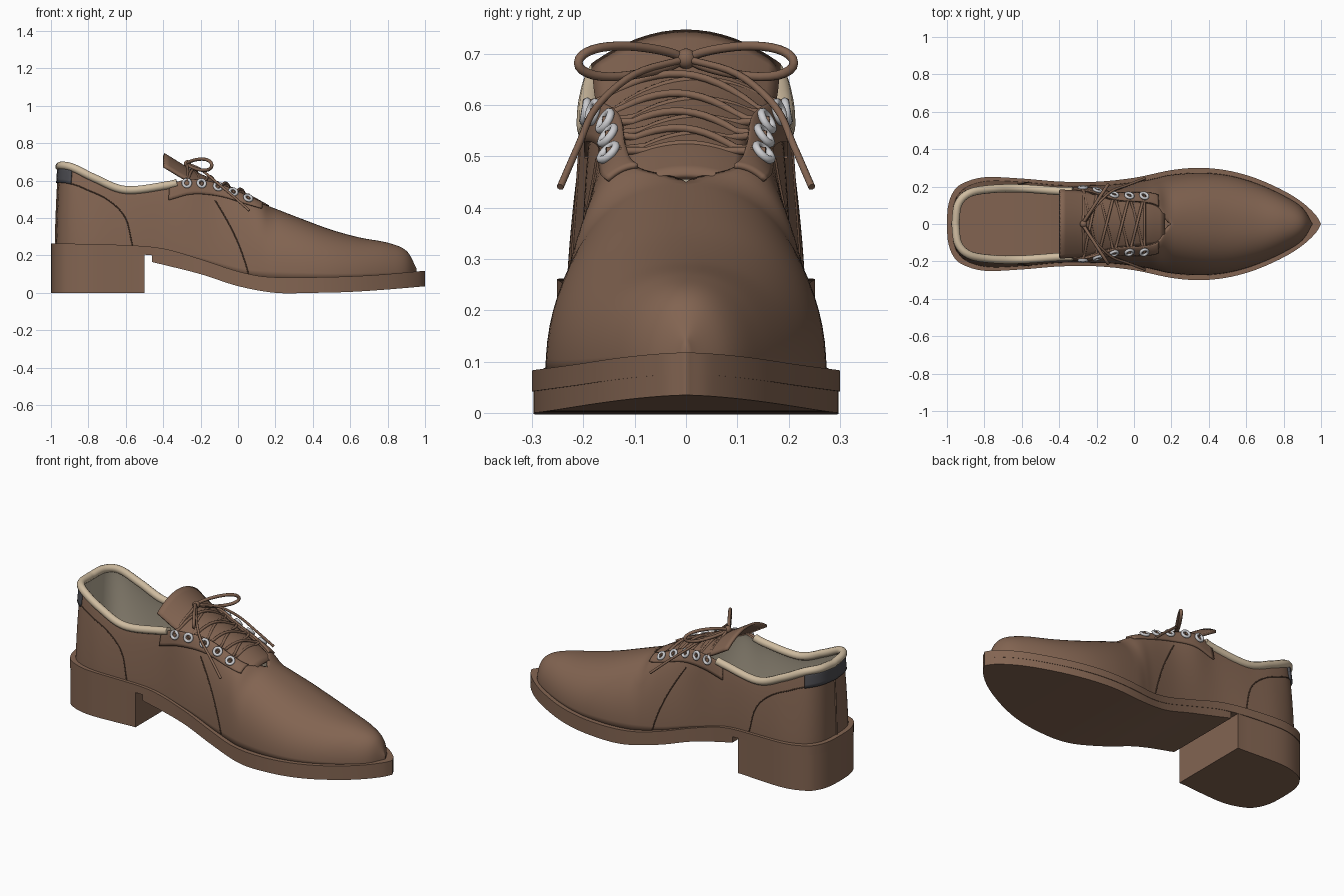
import bpy, math
from mathutils import Vector

if "Cube" in bpy.data.objects:
    bpy.data.objects.remove(bpy.data.objects["Cube"])


def material(name, r, g, b):
    m = bpy.data.materials.new(name)
    m.use_nodes = True
    m.diffuse_color = (r, g, b, 1)
    m.node_tree.nodes["Principled BSDF"].inputs["Base Color"].default_value = (r, g, b, 1)
    return m


LEATHER = material("brown leather", .225, .128, .083)
SEAM = material("dark brown thread", .1, .055, .035)
CREAM = material("cream collar", .62, .5, .35)
LINING = material("beige lining", .47, .41, .31)
GREY = material("dark grey tab", .07, .07, .08)
SILVER = material("silver metal", .6, .6, .62)


def smooth(keys, x):
    """Hermite interpolation through (position, value) keys."""
    x = min(max(x, keys[0][0]), keys[-1][0])
    last = len(keys) - 1
    i = max(j for j in range(last) if keys[j][0] <= x)

    def slope(j):
        a, b = keys[max(j - 1, 0)], keys[min(j + 1, last)]
        return (b[1] - a[1]) / (b[0] - a[0])
    (xa, a), (xb, b) = keys[i], keys[i + 1]
    h = xb - xa
    t = (x - xa) / h
    ease = t * t * (3 - 2 * t)
    return a + (b - a) * ease + h * t * (1 - t) * ((1 - t) * slope(i) - t * slope(i + 1))


def along(stations, u):
    return [smooth(list(enumerate(col)), u) for col in zip(*stations)]


def finish(name, verts, faces, mats, angle=40):
    me = bpy.data.meshes.new(name)
    me.from_pydata(verts, [], faces)
    for m in mats:
        me.materials.append(m)
    ob = bpy.data.objects.new(name, me)
    bpy.context.collection.objects.link(ob)
    bpy.ops.object.select_all(action='DESELECT')
    ob.select_set(True)
    bpy.context.view_layer.objects.active = ob
    bpy.ops.object.shade_smooth_by_angle(angle=math.radians(angle))
    return ob


def sheet(name, func, nu, nv, mats, thick, mirror=True):
    """Grid surface from func(a, b), a and b in 0..1, thickened inwards."""
    verts = [func(i / nu, j / nv) for i in range(nu + 1) for j in range(nv + 1)]
    w = nv + 1
    faces = [(i * w + j, i * w + j + 1, (i + 1) * w + j + 1, (i + 1) * w + j)
             for i in range(nu) for j in range(nv)]
    ob = finish(name, verts, faces, mats, 60)
    if mirror:
        mod = ob.modifiers.new("mirror", 'MIRROR')
        mod.use_axis = (False, True, False)
    mod = ob.modifiers.new("thickness", 'SOLIDIFY')
    mod.thickness = thick
    mod.offset = -1
    mod.material_offset = len(mats) - 1
    return ob


def tube(name, pts, radius, mat, closed=False):
    cu = bpy.data.curves.new(name, 'CURVE')
    cu.dimensions = '3D'
    cu.bevel_depth = radius
    cu.bevel_resolution = 3
    cu.use_fill_caps = True
    sp = cu.splines.new('POLY')
    sp.points.add(len(pts) - 1)
    for p, q in zip(sp.points, pts):
        p.co = (*q, 1)
    sp.use_cyclic_u = closed
    sp.use_smooth = True
    cu.materials.append(mat)
    ob = bpy.data.objects.new(name, cu)
    bpy.context.collection.objects.link(ob)
    return ob


def flip(p, s):
    return Vector((p[0], p[1] * s, p[2]))


# Sole outline (x, half width) and its height lines
OUTLINE = [(-1, 0), (-.995, .09), (-.97, .165), (-.92, .215), (-.8, .25), (-.6, .243),
           (-.4, .227), (-.2, .226), (0, .247), (.2, .288), (.35, .3), (.5, .286),
           (.65, .245), (.8, .178), (.9, .115), (.97, .05), (1, 0)]
WELT_TOP = [(-1, .265), (-.6, .255), (-.4, .237), (-.2, .18), (0, .115), (.15, .086),
            (.4, .083), (.7, .093), (1, .118)]
WELT_LOW = [(-1, .21), (-.6, .208), (-.4, .193), (-.2, .14), (0, .076), (.15, .047),
            (.4, .042), (.7, .052), (1, .076)]
SOLE_LOW = [(-.46, .165), (-.2, .1), (0, .036), (.2, 0), (.4, 0), (.6, .005), (.8, .018), (1, .035)]
FLAT = [(-1, 0), (1, 0)]


def slab(name, low, high, x0, x1, scale=1):
    path = [along(OUTLINE, i / 6) for i in range(6 * len(OUTLINE) - 5)]
    path = [p for p in path if x0 < p[0] < x1]
    for x in (x0, x1):
        if abs(x) < 1:
            near = min(path, key=lambda p: abs(p[0] - x))
            path.append([x, near[1]])
    path.sort()
    path = [[-1, .0005]] * (x0 <= -1) + path + [[1, .0005]] * (x1 >= 1)
    verts, faces = [], []
    for x, w in path:
        for s, line in ((-1, low), (1, low), (1, high), (-1, high)):
            verts.append((x, s * w * scale, smooth(line, x)))
    for i in range(0, len(verts) - 4, 4):
        for k in range(4):
            n = (k + 1) % 4
            faces.append((i + k, i + 4 + k, i + 4 + n, i + n))
    e = len(verts)
    faces += [(0, 1, 2, 3), (e - 1, e - 2, e - 3, e - 4)]
    return finish(name, verts, [f[::-1] for f in faces], [LEATHER])


slab("welt", WELT_LOW, WELT_TOP, -1, 1)
slab("outsole", SOLE_LOW, WELT_LOW, -.46, 1, .99)
slab("heel_block", FLAT, WELT_LOW, -1, -.5, .985)

# Upper: stations from heel to toe (base x, base y, edge x, edge y, edge z)
UPPER = [(-.975, 0, -.955, 0, .675), (-.96, .12, -.94, .105, .68), (-.9, .195, -.88, .165, .668),
         (-.78, .23, -.76, .187, .61), (-.6, .225, -.6, .19, .55), (-.4, .208, -.38, .175, .575),
         (-.25, .207, -.25, .175, .603), (-.1, .213, -.1, .128, .575), (.05, .232, .05, .115, .512),
         (.12, .247, .13, .09, .477), (.2, .264, .2, 0, .45), (.35, .274, .35, 0, .392),
         (.5, .261, .5, 0, .337), (.65, .219, .65, 0, .296), (.8, .152, .8, 0, .268),
         (.9, .087, .9, 0, .225), (.955, 0, .955, 0, .13)]
FULLNESS = [(0, 1.5), (4, 1.5), (9, .95), (13, .9), (16, 1)]
END = len(UPPER) - 1


def skin(u, v):
    bx, by, tx, ty, tz = along(UPPER, u)
    ty = 0 if u >= 10 else max(ty, 0)
    bz = smooth(WELT_TOP, bx) - .01
    e = smooth(FULLNESS, u)
    c = max(math.cos(v * math.pi / 2), 0) ** e
    s = math.sin(v * math.pi / 2) ** e
    if v >= 1:
        c = 0
    return Vector((tx + (bx - tx) * c, ty + (by - ty) * c, bz + (tz - bz) * s))


def raised(u, v, off):
    d = .02
    du = skin(min(u + d, END), v) - skin(max(u - d, 0), v)
    dv = skin(u, min(v + d, .99)) - skin(u, max(v - d, .01))
    n = dv.cross(du).normalized()
    if u <= 0:
        n = Vector((n.x, 0, n.z)).normalized()
    return skin(u, v) + n * off, n


sheet("upper", lambda a, b: skin(a * END, b), 112, 18, [LEATHER, LINING], .012)
sheet("heel_tab", lambda a, b: raised(a * 1.95, .65 + .21 * b, .01)[0], 16, 5, [GREY], .014)


def facing(a, b):
    low = .62 + .14 * a
    return raised(5.1 + 3.9 * a, low + (.99 - low) * b, .009)[0]


sheet("eyelet_facing", facing, 28, 8, [LEATHER], .012)

# Padded collar around the ankle opening
half = [skin(i / 8, 1) for i in range(44)]
tube("collar", [flip(p, -1) for p in half[:0:-1]] + half, .022, CREAM)

# Stitched seams
SEAMS = {"quarter_seam": [(6.85, .62), (7.4, .38), (7.75, .2), (8.05, .02)],
         "counter_seam": [(1.95, .66), (2.7, .66), (3.5, .62), (4, .43), (4.2, .03)]}
for name, keys in SEAMS.items():
    uv = [along(keys, i / 8 * (len(keys) - 1) / 3) for i in range(25)]
    for s, side in ((1, "left"), (-1, "right")):
        tube(f"{name}_{side}", [flip(raised(u, v, .001)[0], s) for u, v in uv], .003, SEAM)
tube("back_seam", [raised(0, .05 + i * .06, 0)[0] for i in range(11)], .005, LEATHER)

# Tongue with its label
TONGUE_Z = [(-.4, .735), (-.25, .645), (-.1, .578), (.05, .515), (.16, .455)]
TONGUE_W = [(-.4, .178), (-.25, .165), (-.1, .125), (.16, .095)]
TONGUE_DROP = [(-.4, .065), (-.25, .06), (-.1, .035), (.16, .02)]


def tongue(x, y):
    t = min(abs(y) / smooth(TONGUE_W, x), 1)
    return smooth(TONGUE_Z, x) - smooth(TONGUE_DROP, x) * t * t


def tongue_point(a, b):
    x = .16 - .56 * a
    y = smooth(TONGUE_W, x) * (2 * b - 1)
    return (x, y, tongue(x, y))


def label_point(a, b):
    x, y = -.26 - .09 * a, .17 * b - .085
    return (x, y, tongue(x, y) + .006)


for name, func, mat, thick in (("tongue", tongue_point, LEATHER, .014),
                               ("tongue_label", label_point, GREY, .008)):
    sheet(name, lambda a, b: func(a, 1 - b), 20, 16, [mat], thick, False)

# Eyelets, front to back
holes = []
for i, u in enumerate((8, 7.45, 6.93, 6.35, 5.82)):
    p, n = raised(u, .84, .014)
    holes.append(p + n * .004)
    for s, side in ((1, "left"), (-1, "right")):
        bpy.ops.mesh.primitive_torus_add(major_radius=.02, minor_radius=.008, major_segments=20,
                                         minor_segments=8, location=flip(p, s),
                                         rotation=flip(n, s).to_track_quat('Z', 'Y').to_euler())
        ob = bpy.context.object
        ob.name = f"eyelet_{side}_{i + 1}"
        ob.data.materials.append(SILVER)
        bpy.ops.object.shade_smooth()


def lace(name, a, b, lift):
    pts = []
    for i in range(17):
        t = i / 16
        p = a.lerp(b, t)
        p.z = max(p.z, tongue(p.x, p.y) + .008 + lift * math.sin(t * math.pi))
        pts.append(p)
    tube(name, pts, .0075, LEATHER)


# Crossed laces
lace("lace_front", holes[0], flip(holes[0], -1), .004)
for i in range(4):
    for s, side in ((1, "left"), (-1, "right")):
        lace(f"lace_{side}_{i + 1}", flip(holes[i], s), flip(holes[i + 1], -s), .01 + .006 * s)

# Bow: knot, loops and loose ends
knot = Vector((-.27, 0, .69))
bpy.ops.mesh.primitive_uv_sphere_add(segments=16, ring_count=10, radius=.02, location=knot)
bpy.context.object.name = "bow_knot"
bpy.context.object.data.materials.append(LEATHER)
bpy.ops.object.shade_smooth()
for s, side in ((1, "left"), (-1, "right")):
    lace(f"bow_base_{side}", flip(holes[4], s), knot, .004)
    loop = []
    for i in range(32):
        a = i * math.tau / 32
        c = math.cos(a)
        loop.append((-.205 + .065 * c, s * (.11 + .1 * c), .686 - .004 * c
                     + .038 * math.sin(a) * (.75 + .25 * c)))
    tube(f"bow_loop_{side}", loop, .009, LEATHER, True)
    ends = [knot, (-.2, .1 * s, .66), (-.12, .175 * s, .595), (-.03, .21 * s, .52), (.06, .245 * s, .44)]
    tube(f"lace_end_{side}", [along(ends, i / 5) for i in range(21)], .007, LEATHER)
